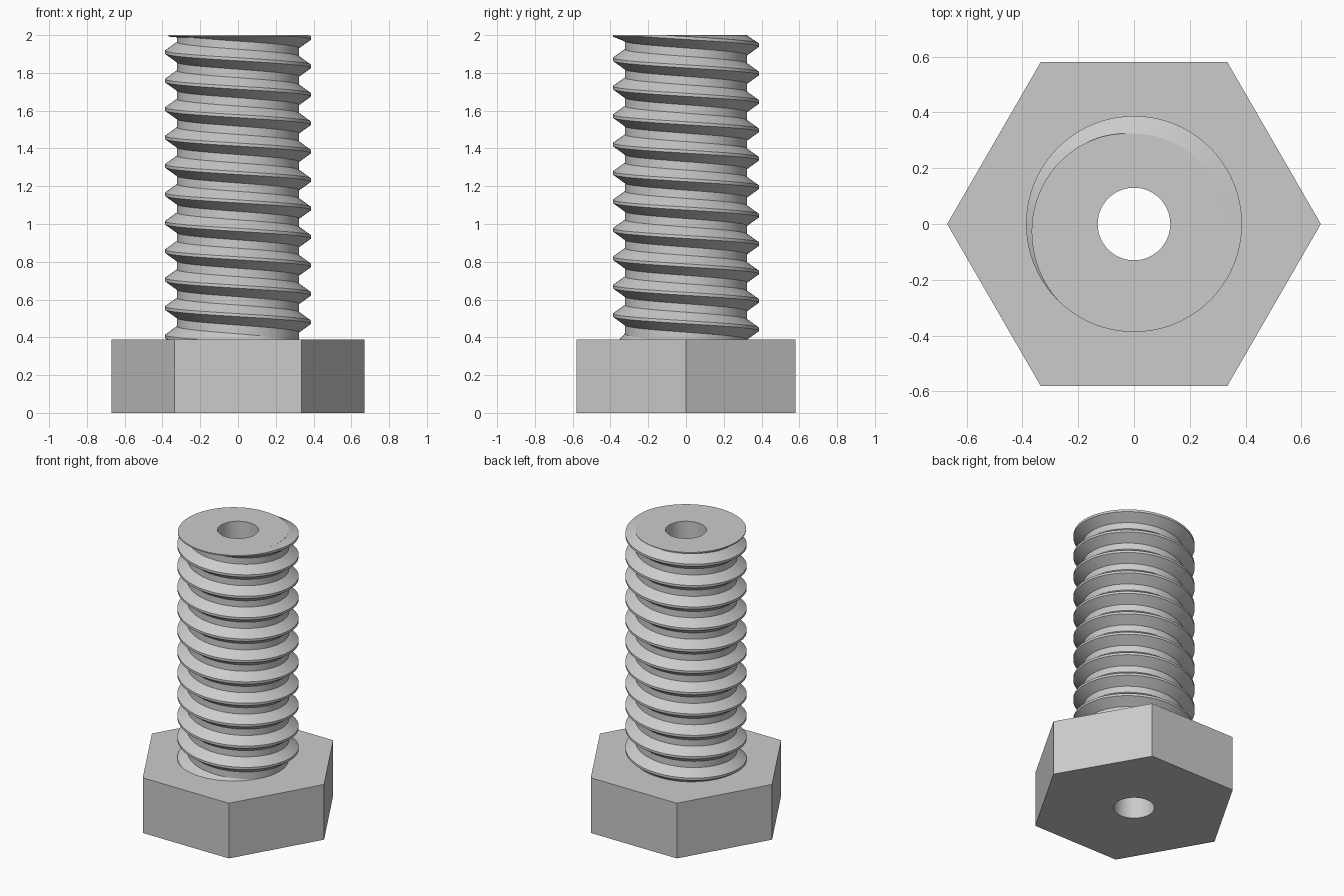
import bpy, bmesh, math

cube = bpy.data.objects.get("Cube")
if cube:
    bpy.data.objects.remove(cube, do_unlink=True)

SEG = 96                 # sides of every round part
TOP, HEAD = 2.0, 0.388   # heights of the bolt and its head
BORE, ROOT, CREST = 0.13, 0.322, 0.387
PITCH, FLAT, FLANK = 0.1505, 0.008, 0.048

steel = bpy.data.materials.new("grey_steel")
steel.use_nodes = True
grey = (0.6, 0.6, 0.6, 1)
steel.diffuse_color = grey
steel.node_tree.nodes["Principled BSDF"].inputs["Base Color"].default_value = grey


def strip(name, rows, loop_rows):
    """Skin rows of points; each row is a closed section."""
    bm = bmesh.new()
    rings = [[bm.verts.new(p) for p in row] for row in rows]
    pairs = list(zip(rings, rings[1:]))
    if loop_rows:
        pairs.append((rings[-1], rings[0]))
    for a, b in pairs:
        for i in range(len(a)):
            j = (i + 1) % len(a)
            bm.faces.new((a[i], b[i], b[j], a[j]))
    if not loop_rows:
        bm.faces.new(rings[0])
        bm.faces.new(rings[-1])
    bmesh.ops.recalc_face_normals(bm, faces=bm.faces)
    mesh = bpy.data.meshes.new(name)
    bm.to_mesh(mesh)
    bm.free()
    mesh.materials.append(steel)
    ob = bpy.data.objects.new(name, mesh)
    bpy.context.collection.objects.link(ob)
    bpy.ops.object.select_all(action='DESELECT')
    ob.select_set(True)
    bpy.context.view_layer.objects.active = ob
    bpy.ops.object.shade_smooth_by_angle(angle=math.radians(25))
    return ob


def polar(r, a, z):
    return (r * math.cos(a), r * math.sin(a), z)


def tube(name, outer, z0, z1):
    rows = []
    for i in range(SEG):
        a = math.tau * i / SEG
        r = outer(a)
        rows.append([polar(BORE, a, z0), polar(r, a, z0),
                     polar(r, a, z1), polar(BORE, a, z1)])
    return strip(name, rows, True)


def hexagon(a):
    return 0.58 / math.cos(a % (math.pi / 3) - math.pi / 6)


def clamp(v):
    return max(0.0, min(1.0, v))


# Hexagonal head and round core, both with the bore through them
tube("hex_head", hexagon, 0, HEAD)
tube("shaft_core", lambda a: ROOT + 0.002, HEAD, TOP)


# Left-handed thread ridge: rises out of the head, is pressed flat
# under the top face and fades back into the core
def thread_section(turn):
    a = -turn * math.tau
    z = 1.985 + PITCH * turn
    fade = clamp((turn + 11) / 0.4) * clamp((0.76 - turn) / 0.385)
    tip = ROOT + (CREST - ROOT) * fade
    return [polar(ROOT - 0.002, a, min(z - FLAT - FLANK, TOP - 0.012)),
            polar(tip, a, min(z - FLAT, TOP - 0.008)),
            polar(tip, a, min(z + FLAT, TOP)),
            polar(ROOT - 0.002, a, min(z + FLAT + FLANK, TOP))]


first, last = -11 * SEG, int(0.77 * SEG)
strip("thread", [thread_section(i / SEG) for i in range(first, last + 1)], False)
